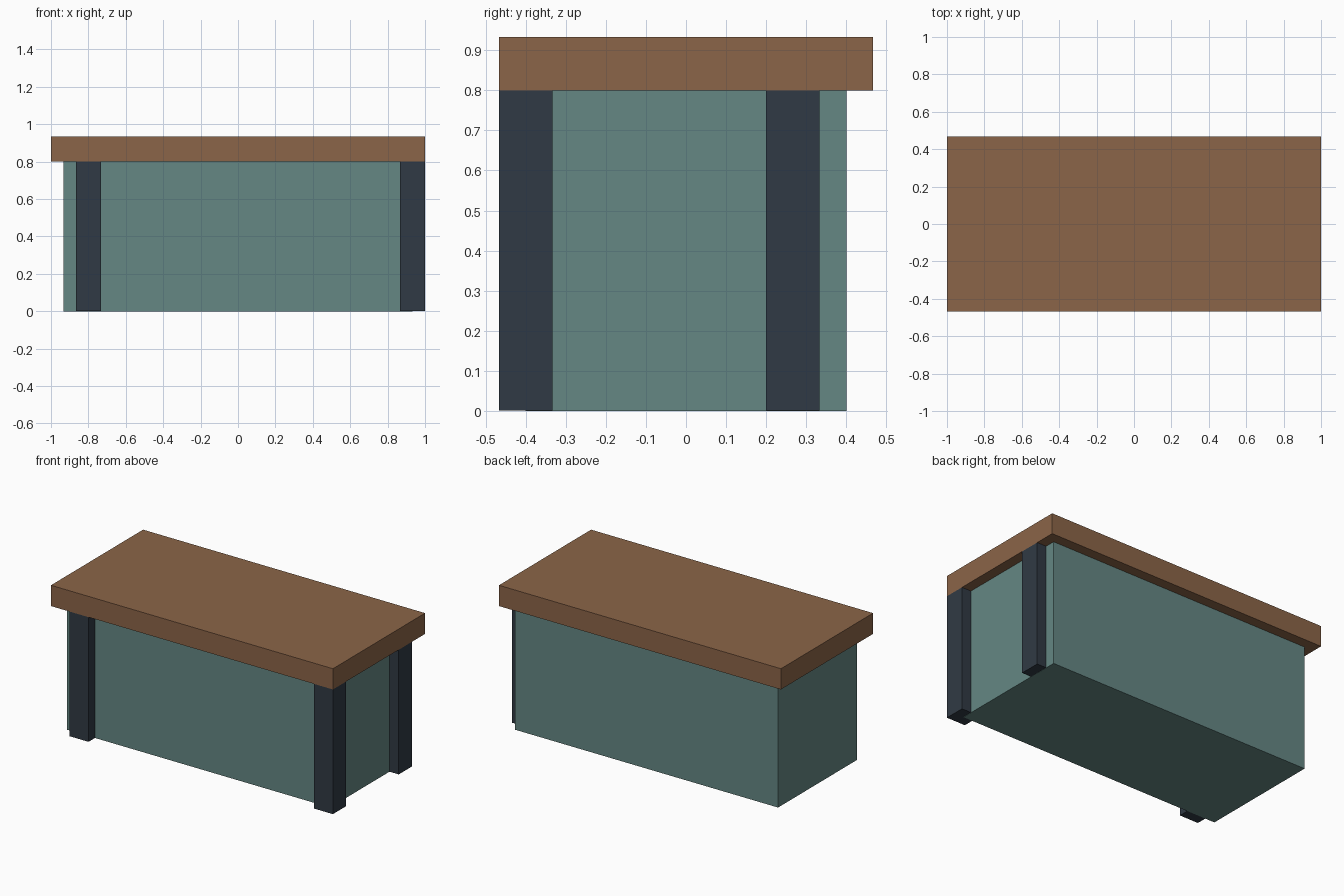
import bpy

if "Cube" in bpy.data.objects:
    bpy.data.objects.remove(bpy.data.objects["Cube"])

U = 1 / 15  # base grid unit


def material(name, rgb):
    m = bpy.data.materials.new(name)
    m.diffuse_color = (*rgb, 1)
    m.use_nodes = True
    m.node_tree.nodes["Principled BSDF"].inputs["Base Color"].default_value = m.diffuse_color
    return m


def box(name, lo, hi, mat):
    centre = [(a + b) / 2 for a, b in zip(lo, hi)]
    bpy.ops.mesh.primitive_cube_add(size=1, location=centre)
    ob = bpy.context.object
    ob.name = name
    ob.scale = [b - a for a, b in zip(lo, hi)]
    bpy.ops.object.transform_apply(location=False, rotation=False, scale=True)
    ob.data.materials.append(mat)
    return ob


wood = material("brown_wood", (0.26, 0.13, 0.065))
teal = material("teal_panel", (0.13, 0.245, 0.23))
dark = material("dark_slate", (0.03, 0.042, 0.058))

# Overhanging top slab
box("counter_top", (-1, -7 * U, 12 * U), (1, 7 * U, 14 * U), wood)

# Solid body
box("body", (-14 * U, -6 * U, 0), (14 * U, 6 * U, 12 * U), teal)

# Corner posts, set off centre; the back left one sits inside the body
for side, x in (("left", -13 * U), ("right", 13 * U)):
    for end, y in (("front", -7 * U), ("back", 3 * U)):
        box(f"{end}_{side}_post", (x, y, 0.001), (x + 2 * U, y + 2 * U, 12 * U), dark)
